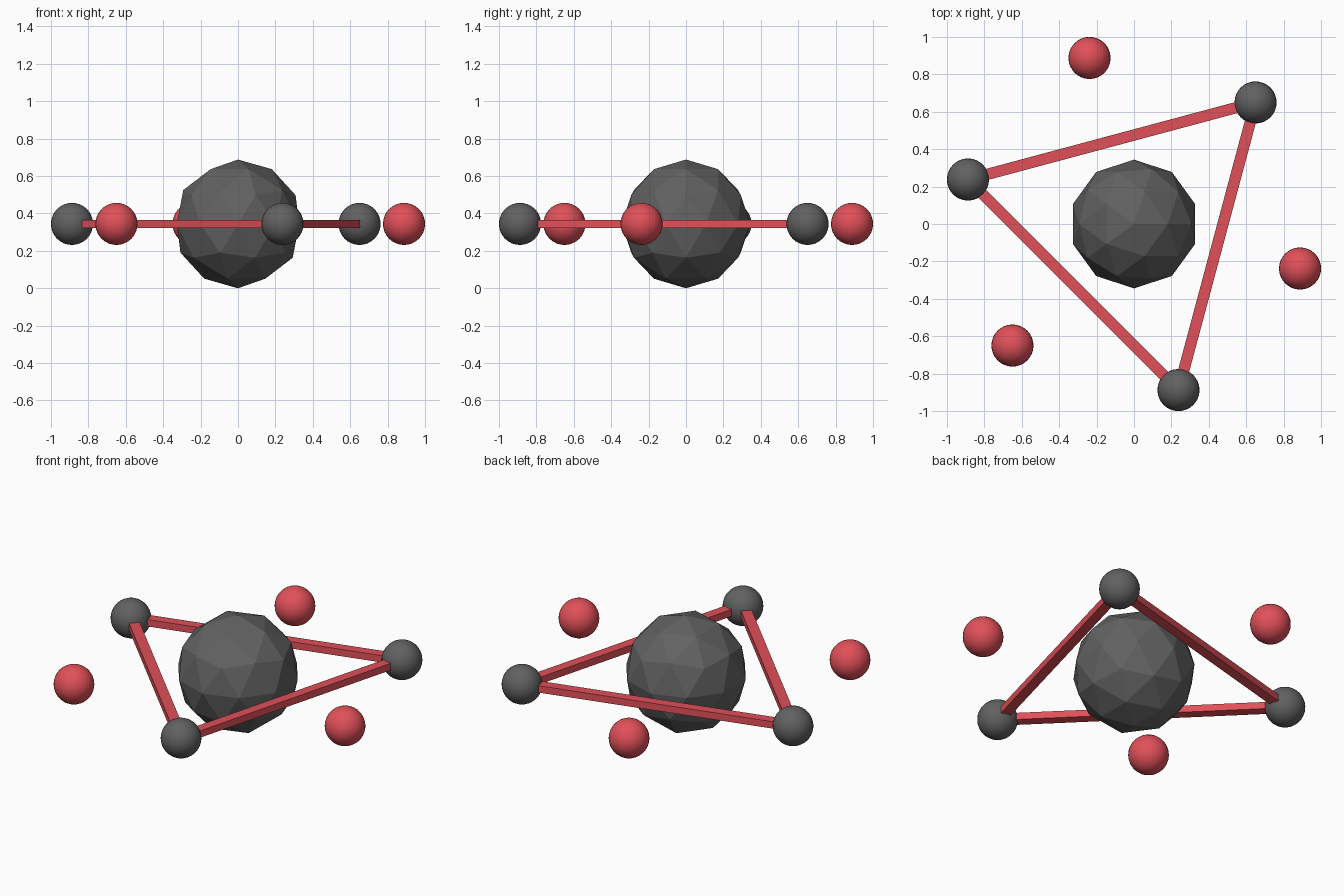
import bpy
from math import radians, cos, sin
from mathutils import Vector

if "Cube" in bpy.data.objects:
    bpy.data.objects.remove(bpy.data.objects["Cube"])

Z = 0.344        # height of the whole ring and core centre
RING = 0.919     # distance of the small balls from the core
BALL = 0.1125    # small ball radius


def material(name, rgb):
    m = bpy.data.materials.new(name)
    m.diffuse_color = (*rgb, 1)
    m.use_nodes = True
    m.node_tree.nodes["Principled BSDF"].inputs["Base Color"].default_value = m.diffuse_color
    return m


red = material("red", (0.75, 0.08, 0.10))
dark = material("dark_grey", (0.12, 0.12, 0.12))


def finish(name, mat):
    obj = bpy.context.object
    obj.name = name
    obj.data.materials.append(mat)
    return obj


def ring_point(deg):
    a = radians(deg)
    return Vector((RING * cos(a), RING * sin(a), Z))


def ball(name, deg, mat):
    bpy.ops.mesh.primitive_uv_sphere_add(segments=32, ring_count=16, radius=BALL,
                                         location=ring_point(deg))
    bpy.ops.object.shade_smooth()
    finish(name, mat)


def bar(name, a, b):
    d = b - a
    bpy.ops.mesh.primitive_cube_add(size=1, location=(a + b) / 2)
    obj = finish(name, red)
    obj.scale = (d.length, 0.06, 0.042)
    obj.rotation_euler.z = d.to_2d().angle_signed(Vector((1, 0)))


# faceted core
bpy.ops.mesh.primitive_ico_sphere_add(subdivisions=2, radius=Z, location=(0, 0, Z))
finish("core", dark)

# alternating corner balls and free balls, with bars joining the corners
for i in range(3):
    deg = 45 + 120 * i
    ball(f"corner_ball_{i + 1}", deg, dark)
    ball(f"free_ball_{i + 1}", deg + 60, red)
    bar(f"triangle_bar_{i + 1}", ring_point(deg), ring_point(deg + 120))
